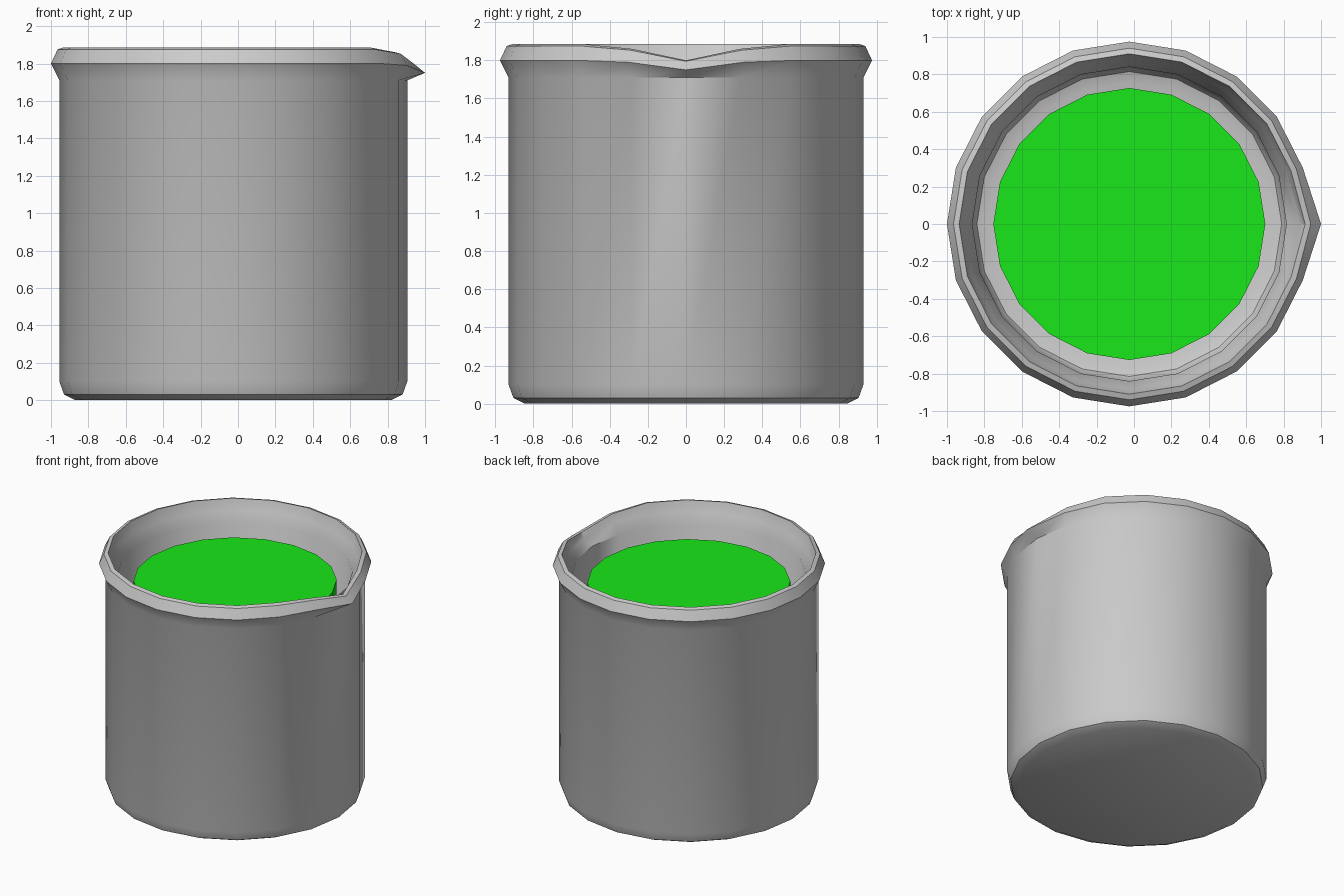
import bpy, bmesh
from math import sin, cos, pi, radians

if "Cube" in bpy.data.objects:
    bpy.data.objects.remove(bpy.data.objects["Cube"])

SIDES = 20
CX = -0.025  # the spout reaches further to +x, so the body sits slightly left


def lathe(name, profile, pinch=None):
    """Spin (radius, z) points into a closed solid; pinch moves the spout points."""
    bm = bmesh.new()
    rings = []
    for i, (r, z) in enumerate(profile):
        ring = []
        for k in range(SIDES):
            a = 2 * pi * k / SIDES
            dr, dz = (pinch or {}).get((i, min(k, SIDES - k)), (0, 0))
            ring.append(bm.verts.new((CX + (r + dr) * cos(a), (r + dr) * sin(a), z + dz)))
        rings.append(ring)
    for lo, hi in zip(rings, rings[1:]):
        for k in range(SIDES):
            n = (k + 1) % SIDES
            bm.faces.new((lo[k], lo[n], hi[n], hi[k]))
    bm.faces.new(rings[0][::-1])
    bm.faces.new(rings[-1])
    bmesh.ops.recalc_face_normals(bm, faces=bm.faces)
    mesh = bpy.data.meshes.new(name)
    bm.to_mesh(mesh)
    bm.free()
    obj = bpy.data.objects.new(name, mesh)
    bpy.context.collection.objects.link(obj)
    bpy.ops.object.select_all(action='DESELECT')
    obj.select_set(True)
    bpy.context.view_layer.objects.active = obj
    bpy.ops.object.shade_smooth_by_angle(angle=radians(35))
    return obj


# Beaker: outer wall, flared rim, inner wall, floor
beaker_profile = [
    (0.845, 0.0), (0.905, 0.03), (0.93, 0.10),       # rounded foot
    (0.93, 1.71), (0.975, 1.80), (0.94, 1.875),      # flared rim outside
    (0.91, 1.885), (0.885, 1.80), (0.84, 1.72),      # rim inside
    (0.84, 0.15), (0.815, 0.11), (0.755, 0.09),      # inner wall and floor
]
# Pouring spout: (profile point, steps from +x) -> radial and height shift
spout = {
    (4, 0): (0.05, -0.05), (5, 0): (0.03, -0.08), (6, 0): (0.03, -0.085), (7, 0): (0.03, -0.05),
    (4, 1): (0.0, -0.01), (5, 1): (0.0, -0.022), (6, 1): (0.0, -0.025),
}
lathe("beaker", beaker_profile, spout)

# Liquid column standing clear of the glass
liquid = lathe("liquid", [(0.727, 0.095), (0.727, 1.66)])
green = bpy.data.materials.new("green_liquid")
green.diffuse_color = (0.01, 0.8, 0.01, 1)
green.use_nodes = True
green.node_tree.nodes["Principled BSDF"].inputs["Base Color"].default_value = green.diffuse_color
liquid.data.materials.append(green)
